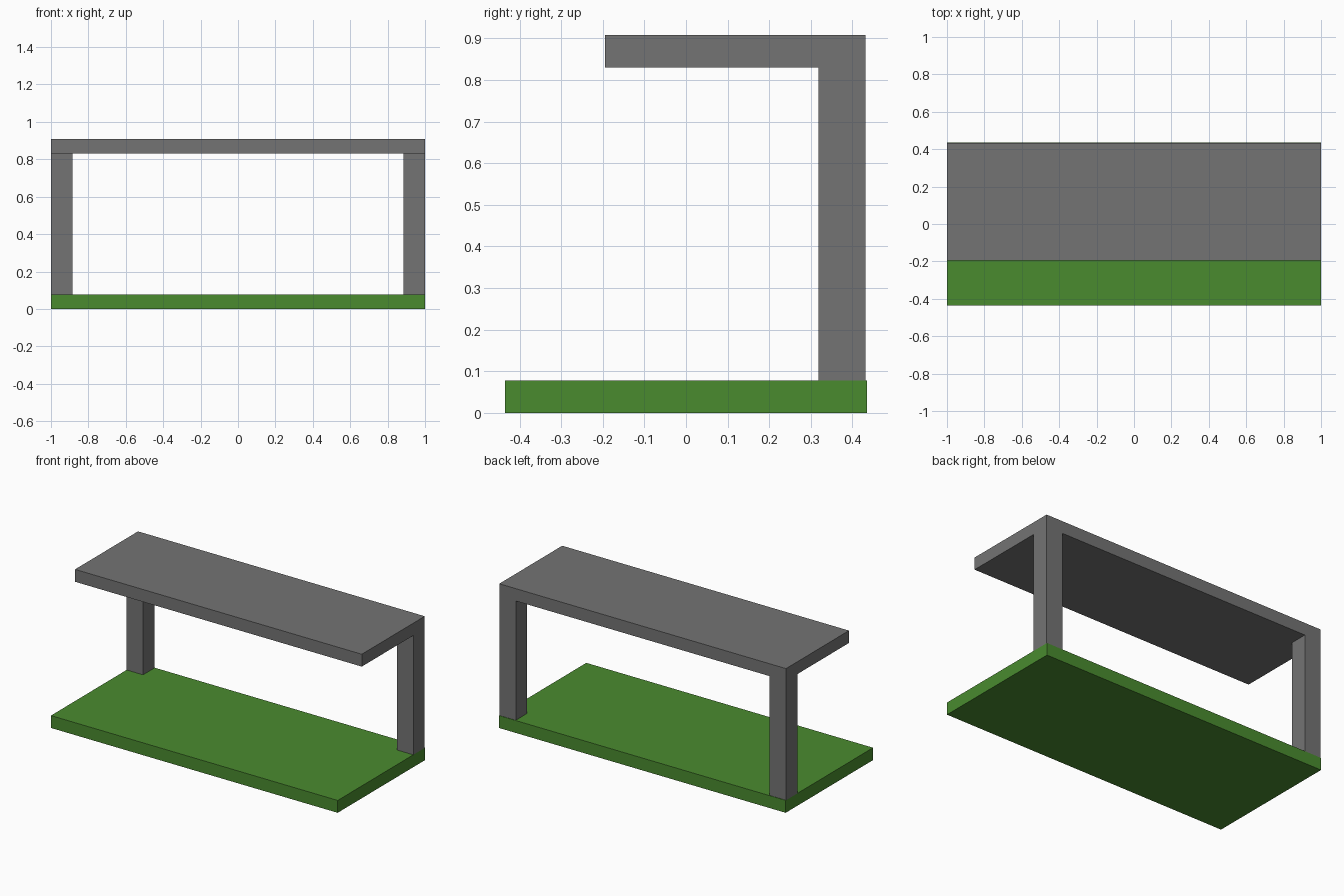
import bpy

if "Cube" in bpy.data.objects:
    bpy.data.objects.remove(bpy.data.objects["Cube"])


def material(name, color):
    mat = bpy.data.materials.new(name)
    mat.diffuse_color = (*color, 1)
    mat.use_nodes = True
    mat.node_tree.nodes["Principled BSDF"].inputs["Base Color"].default_value = mat.diffuse_color
    return mat


def box(name, x, y, z, mat):
    """Box from (min, max) ranges on each axis."""
    bpy.ops.mesh.primitive_cube_add(size=1)
    ob = bpy.context.object
    ob.name = ob.data.name = name
    for v in ob.data.vertices:
        v.co = [r[0] if c < 0 else r[1] for c, r in zip(v.co, (x, y, z))]
    ob.data.materials.append(mat)
    return ob


BASE_TOP, ROOF_BOTTOM, ROOF_TOP = 0.078, 0.83, 0.908
BACK = 0.432
green = material("green", (0.068, 0.258, 0.028))
grey = material("dark_grey", (0.174, 0.174, 0.174))

# Green ground slab
box("base_slab", (-1, 1), (-0.435, 0.435), (0, BASE_TOP), green)

# Rear corner posts
box("left_post", (-1, -0.885), (0.318, BACK), (BASE_TOP, ROOF_BOTTOM), grey)
box("right_post", (0.885, 1), (0.318, BACK), (BASE_TOP, ROOF_BOTTOM), grey)

# Overhanging roof slab
box("roof_slab", (-1, 1), (-0.195, BACK), (ROOF_BOTTOM, ROOF_TOP), grey)
